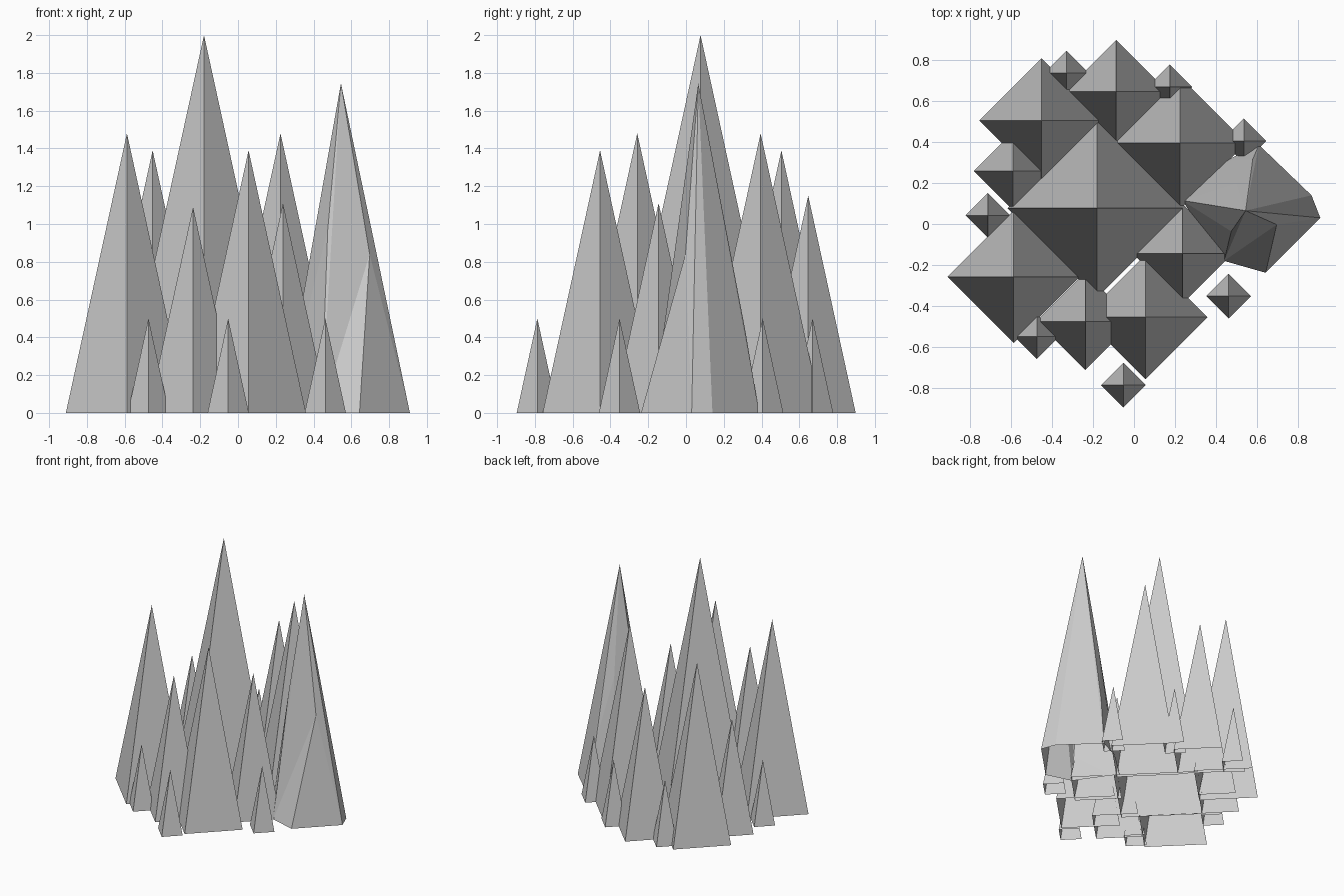
import bpy, bmesh

if "Cube" in bpy.data.objects:
    bpy.data.objects.remove(bpy.data.objects["Cube"])

SLOPE = 0.2185  # base radius per unit of height, shared by all spikes


def spike(name, x, y, h):
    # Four-sided open-bottomed pyramid with its corners on the x and y axes
    bpy.ops.mesh.primitive_cone_add(vertices=4, radius1=h * SLOPE, radius2=0,
                                    depth=h, end_fill_type='NOTHING',
                                    location=(x, y, h / 2))
    bpy.context.object.name = name


# Tall and medium spikes: x, y, height
large = [(-0.18, 0.077, 2.0), (-0.588, -0.258, 1.48), (-0.452, 0.505, 1.39),
         (0.225, 0.395, 1.48), (0.056, -0.455, 1.39), (0.238, -0.145, 1.11),
         (-0.238, -0.476, 1.09), (-0.087, 0.647, 1.15), (-0.591, 0.259, 0.88)]
for i, (x, y, h) in enumerate(large):
    spike(f"large_spike_{i + 1}", x, y, h)

# Small spikes around the edge
small = [(0.462, -0.352), (-0.052, -0.787), (-0.474, -0.55), (-0.714, 0.042),
         (-0.329, 0.737), (0.175, 0.67), (0.537, 0.406)]
for i, (x, y) in enumerate(small):
    spike(f"small_spike_{i + 1}", x, y, 0.5)

# Faceted irregular spike on the right: hull of apex, mid facets and base
points = [(0.545, 0.065, 1.745), (0.643, -0.238, 0),
          (0.475, -0.036, 0.97), (0.697, -0.003, 0.84),
          (0.5, 0.2, 0.9), (0.58, 0.317, 0.42),
          (0.235, 0.115, 0), (0.44, -0.18, 0),
          (0.91, 0.03, 0), (0.867, 0.14, 0), (0.61, 0.387, 0), (0.45, 0.31, 0)]
bm = bmesh.new()
verts = [bm.verts.new(p) for p in points]
bmesh.ops.convex_hull(bm, input=verts)
# Dent the front: swap the apex-to-base edge for one across the mid facets
edge = bm.edges.get((verts[0], verts[1]))
if edge:
    bmesh.utils.edge_rotate(edge, True)
bmesh.ops.recalc_face_normals(bm, faces=bm.faces[:])
# Open bottom
base = [f for f in bm.faces if all(v.co.z < 0.01 for v in f.verts)]
bmesh.ops.delete(bm, geom=base, context='FACES')
mesh = bpy.data.meshes.new("faceted_spike")
bm.to_mesh(mesh)
bm.free()
bpy.context.collection.objects.link(bpy.data.objects.new("faceted_spike", mesh))
